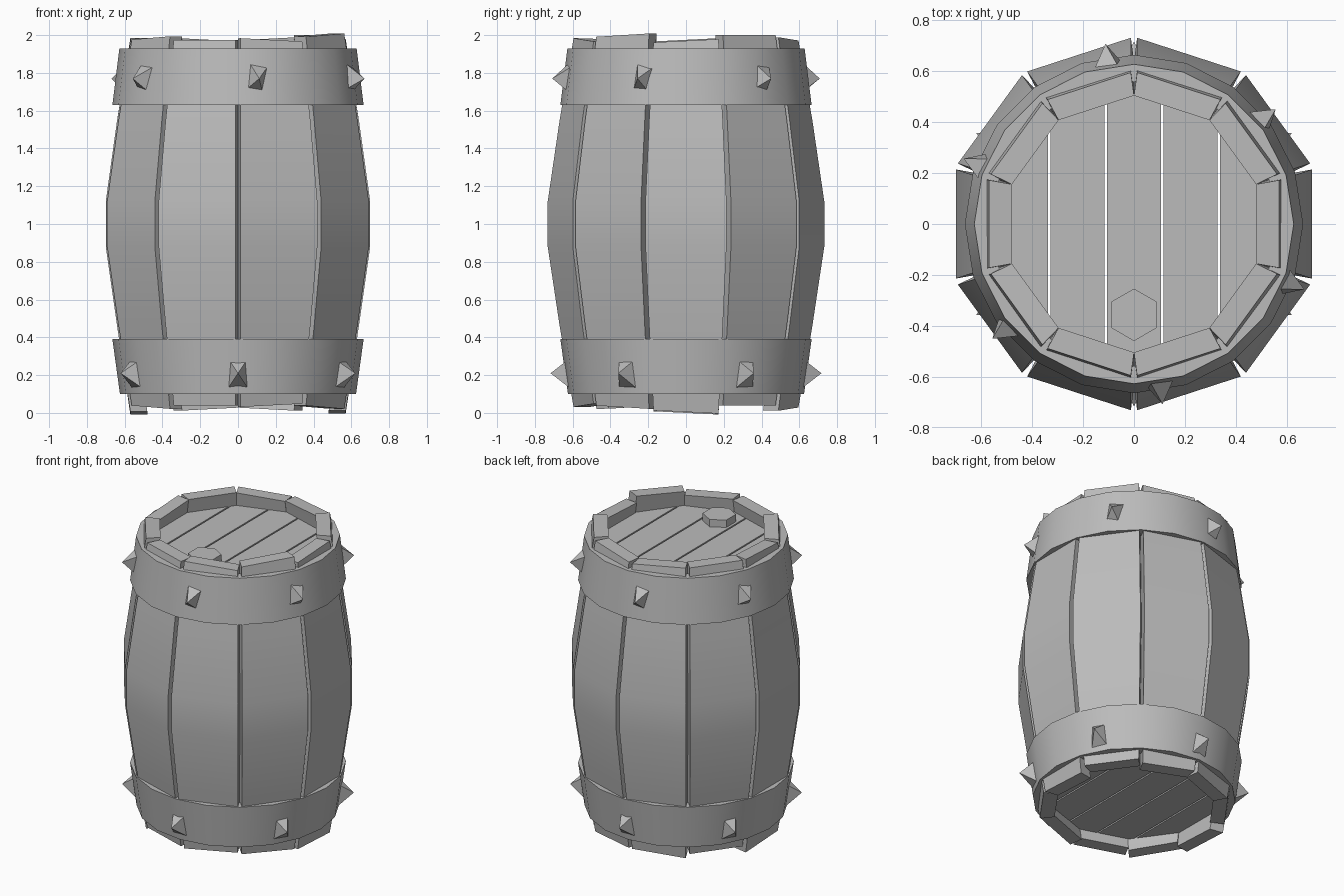
import bpy, bmesh, math
from math import sin, cos, tan, radians, pi
from mathutils import Matrix

cube = bpy.data.objects.get("Cube")
if cube:
    bpy.data.objects.remove(cube, do_unlink=True)

grey = bpy.data.materials.new("plain grey")
grey.use_nodes = True
colour = (0.5, 0.5, 0.5, 1)
grey.diffuse_color = colour
grey.node_tree.nodes["Principled BSDF"].inputs["Base Color"].default_value = colour


def finish(name, bm, smooth=False):
    bmesh.ops.recalc_face_normals(bm, faces=bm.faces)
    mesh = bpy.data.meshes.new(name)
    bm.to_mesh(mesh)
    bm.free()
    mesh.materials.append(grey)
    obj = bpy.data.objects.new(name, mesh)
    bpy.context.collection.objects.link(obj)
    if smooth:
        bpy.ops.object.select_all(action='DESELECT')
        obj.select_set(True)
        bpy.context.view_layer.objects.active = obj
        bpy.ops.object.shade_smooth_by_angle(angle=radians(30))
    return obj


def loft(bm, rings, closed=False):
    """Skin a list of equal vertex rings; cap the ends or join them."""
    rings = [[bm.verts.new(p) for p in ring] for ring in rings]
    pairs = list(zip(rings, rings[1:]))
    if closed:
        pairs.append((rings[-1], rings[0]))
    else:
        bm.faces.new(rings[0])
        bm.faces.new(rings[-1])
    for a, b in pairs:
        for i in range(len(a)):
            j = (i + 1) % len(a)
            bm.faces.new((a[i], a[j], b[j], b[i]))


# Staves: ten bulging planks with wedge gaps and uneven ends
T = tan(pi / 10)
PROFILE = [(0.57, 0), (0.64, 0.46), (0.70, 0.88), (0.70, 1.12), (0.64, 1.55), (0.57, 2)]
TOPS = [1.97, 2.0, 1.98, 1.975, 1.985, 1.975, 1.985, 1.975, 1.975, 2.0]
BOTTOMS = [0.005, 0.04, 0.02, 0.02, 0.04, 0.0, 0.03, 0.04, 0.04, 0.03]
for k in range(10):
    bm = bmesh.new()
    rings = []
    tilt = 0.05 * (k % 3 - 1)
    for i, (r, z) in enumerate(PROFILE):
        slope = 0
        if i == 0:
            z, slope = BOTTOMS[k], tilt
        elif i == len(PROFILE) - 1:
            z, slope = TOPS[k], -tilt
        outer, inner = r * T - 0.013, (r - 0.09) * T
        rings.append([(x, y, z + slope * y) for x, y in
                      ((r, -outer), (r, outer), (r - 0.09, inner), (r - 0.09, -inner))])
    loft(bm, rings)
    bm.transform(Matrix.Rotation(k * pi / 5, 4, 'Z'))
    finish(f"stave_{k + 1}", bm, True)


# Bands: tapered hoops
def band(name, low, high, r_low, r_high):
    bm = bmesh.new()
    section = [(r_low, low), (r_high, high), (r_high - 0.07, high), (r_low - 0.07, low)]
    loft(bm, [[(r * cos(a), r * sin(a), z) for r, z in section]
              for a in (i * pi / 10 for i in range(20))], closed=True)
    finish(name, bm, True)


band("lower_band", 0.10, 0.39, 0.625, 0.665)
band("upper_band", 1.63, 1.93, 0.665, 0.628)


# Spikes: six four-sided studs on each band
def spikes(name, z, start, twist):
    for k in range(6):
        bm = bmesh.new()
        base = [bm.verts.new((0.62, y, h)) for y, h in
                ((-0.05, -0.075), (0.05, -0.075), (0.05, 0.075), (-0.05, 0.075))]
        tip = bm.verts.new((0.717, 0, 0))
        bm.faces.new(base)
        for i in range(4):
            bm.faces.new((base[i], base[(i + 1) % 4], tip))
        bm.transform(Matrix.Translation((0, 0, z))
                     @ Matrix.Rotation(radians(start + 60 * k), 4, 'Z')
                     @ Matrix.Rotation(radians(twist), 4, 'X'))
        finish(f"{name}_{k + 1}", bm)


spikes("lower_spike", 0.21, 30, 0)
spikes("upper_spike", 1.77, 39, -10)


# Lids: five boards each, trimmed to the ten-sided opening
def lid(name, low, high):
    bm = bmesh.new()
    for i in range(-2, 3):
        part = bmesh.ops.create_cube(bm, size=1)["verts"]
        bmesh.ops.scale(bm, verts=part, vec=(0.212, 1.2, high - low))
        bmesh.ops.translate(bm, verts=part, vec=(i * 0.222, 0, (low + high) / 2))
    for k in range(10):
        n = (cos(k * pi / 5), sin(k * pi / 5), 0)
        cut = bmesh.ops.bisect_plane(bm, geom=bm.verts[:] + bm.edges[:] + bm.faces[:],
                                     plane_co=(n[0] * 0.5, n[1] * 0.5, 0), plane_no=n,
                                     clear_outer=True)
        edges = [g for g in cut["geom_cut"] if isinstance(g, bmesh.types.BMEdge)]
        bmesh.ops.holes_fill(bm, edges=edges)
    finish(name, bm)


lid("top_lid", 1.83, 1.89)
lid("bottom_lid", 0.11, 0.17)

# Bung: six-sided plug near the front of the lid
bm = bmesh.new()
loft(bm, [[(0.103 * sin(i * pi / 3), -0.357 + 0.103 * cos(i * pi / 3), z) for i in range(6)]
          for z in (1.85, 1.94)])
finish("bung", bm)
